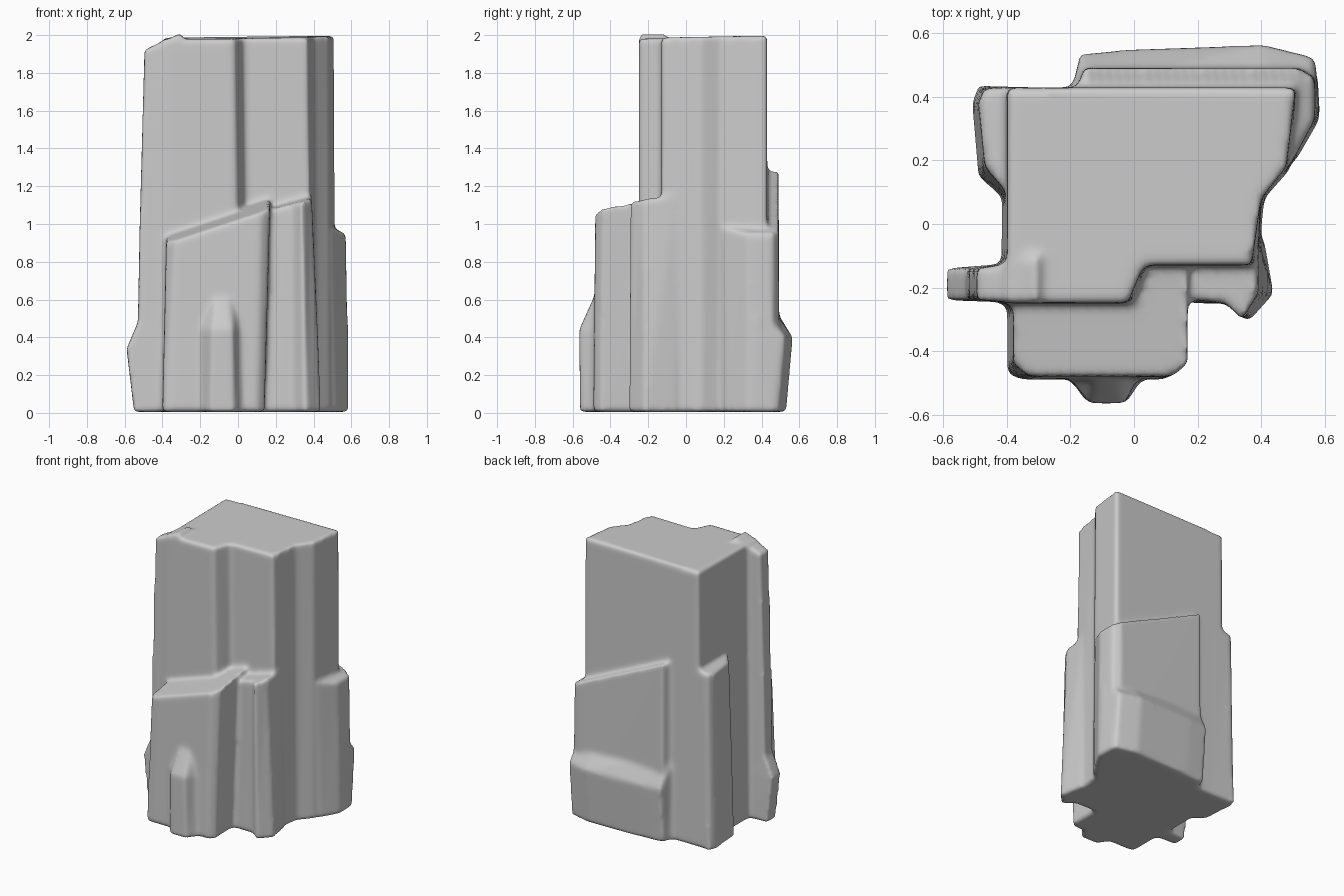
import bpy, bmesh

bm = bmesh.new()


def column(rings):
    """Closed loft. Each ring = (outline, z, slope_x, slope_y), lowest first."""
    loops = []
    for pts, z, sx, sy in rings:
        loops.append([bm.verts.new((x, y, z + sx * x + sy * y)) for x, y in pts])
    n = len(loops[0])
    bm.faces.new(loops[0][::-1])
    bm.faces.new(loops[-1])
    for a, b in zip(loops, loops[1:]):
        for i in range(n):
            j = (i + 1) % n
            bm.faces.new((a[i], a[j], b[j], b[i]))


def block(bottom, top, z, sx=0, sy=0):
    column([(bottom, 0.005, 0, 0), (top, z, sx, sy)])


# main shaft, with the front right recess in its outline
block([(-.42, -.25), (.01, -.25), (.05, -.13), (.39, -.13), (.41, .08), (.49, .17), (.52, .43), (-.41, .43)],
      [(-.40, -.25), (-.02, -.25), (.03, -.13), (.37, -.13), (.40, .08), (.48, .18), (.51, .43), (-.40, .43)],
      1.985, .012, .015)

# tall fin at the front left corner, flaring into a foot
fin = lambda x: [(x, -.24), (-.3, -.25), (-.3, -.10), (-.40, -.125), (x, -.14)]
column([(fin(-.55), .005, 0, 0), (fin(-.59), .34, 0, 0),
        (fin(-.53), .48, 0, 0), (fin(-.52), 1.0, 0, 0),
        (fin(-.495), 2.15, .46, 0)])

# buttress at the back left corner
block([(-.41, .08), (-.3, .1), (-.3, .43), (-.49, .435), (-.51, .38), (-.49, .15)],
      [(-.40, .10), (-.3, .1), (-.3, .43), (-.47, .43), (-.49, .38), (-.47, .18)],
      1.34, .15)

# front block with a slanted top
block([(-.40, -.47), (-.36, -.49), (.10, -.49), (.14, -.45), (.13, -.1), (-.40, -.1)],
      [(-.38, -.44), (-.33, -.48), (.12, -.48), (.17, -.44), (.17, -.1), (-.38, -.1)],
      1.10, .33, .16)

# small front spur
column([([(-.23, -.45), (-.15, -.56), (-.02, -.56), (.05, -.45)], .005, 0, 0),
        ([(-.23, -.45), (-.14, -.565), (-.03, -.565), (.03, -.45)], .44, 0, 0),
        ([(-.17, -.43), (-.12, -.485), (-.05, -.485), (0, -.43)], .62, 0, 0)])

# front right column
block([(.08, -.24), (.21, -.25), (.29, -.25), (.36, -.31), (.44, -.22), (.41, -.05), (.08, -.05)],
      [(.08, -.24), (.20, -.24), (.29, -.25), (.34, -.30), (.39, -.22), (.39, -.05), (.08, -.05)],
      1.05, .28, .1)

# back slab with a slanted top, wrapping the back right corner
block([(-.21, .3), (.3, .2), (.51, .2), (.585, .33), (.58, .46), (.53, .495), (-.16, .495)],
      [(-.21, .3), (.3, .2), (.50, .2), (.57, .33), (.57, .46), (.52, .49), (-.16, .49)],
      1.21, -.46)

# thicker foot of the back slab
foot = lambda d: [(-.20, .4), (.3, .3), (.585, .36), (.57, .46 + d), (.41, .50 + d), (-.02, .485 + d), (-.17, .47 + d)]
column([(foot(.03), .005, 0, 0), (foot(.065), .40, 0, 0), (foot(-.02), .56, -.1, 0)])

bmesh.ops.recalc_face_normals(bm, faces=bm.faces)
mesh = bpy.data.meshes.new("rock_pillar")
bm.to_mesh(mesh)
bm.free()
rock = bpy.data.objects.new("rock_pillar", mesh)
bpy.context.collection.objects.link(rock)

# fuse the blocks into one skin and wear the edges round
fuse = rock.modifiers.new("fuse", 'REMESH')
fuse.mode = 'VOXEL'
fuse.voxel_size = 0.014
fuse.use_smooth_shade = True
wear = rock.modifiers.new("wear", 'SMOOTH')
wear.factor = 0.5
wear.iterations = 9
